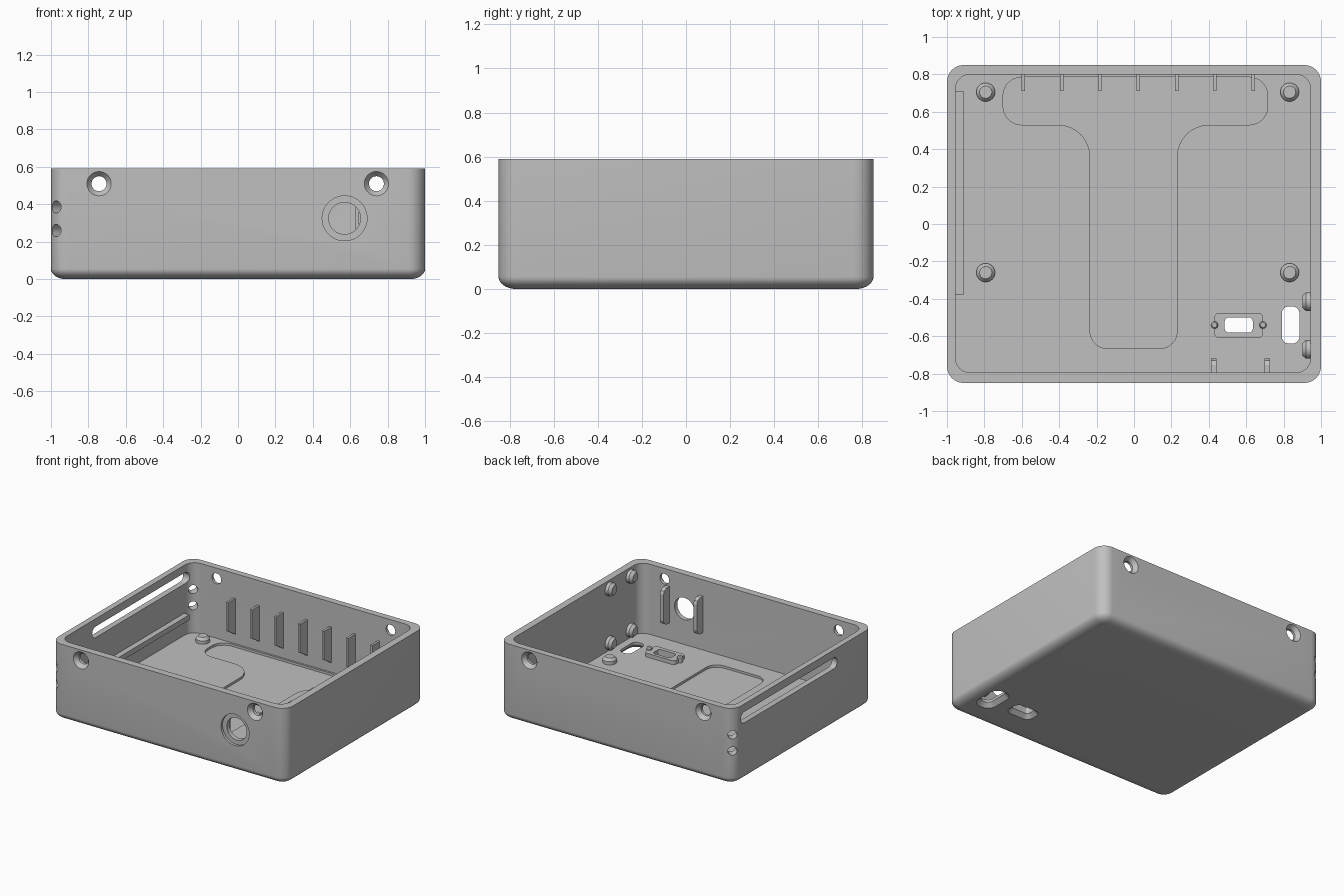
import bpy, bmesh, math
from mathutils import Matrix, Vector

if "Cube" in bpy.data.objects:
    bpy.data.objects.remove(bpy.data.objects["Cube"])

grey = bpy.data.materials.new("light_grey")
grey.diffuse_color = (0.53, 0.53, 0.53, 1)
grey.use_nodes = True
grey.node_tree.nodes["Principled BSDF"].inputs["Base Color"].default_value = grey.diffuse_color

# Orientation matrices: local z runs along x, or toward the front (-y)
ALONG_X = Matrix(((0, 0, 1, 0), (1, 0, 0, 0), (0, 1, 0, 0), (0, 0, 0, 1)))
TO_FRONT = Matrix.Rotation(math.pi / 2, 4, 'X')
TO_BACK = Matrix.Rotation(-math.pi / 2, 4, 'X')
UP = Matrix.Identity(4)


def at(x, y, z, rot=UP):
    return Matrix.Translation((x, y, z)) @ rot


def rounded(corners, n=8):
    """Right-angled outline whose corners (x, y, radius) are rounded."""
    pts = []
    for i, (x, y, r) in enumerate(corners):
        p = Vector((x, y))
        if r == 0:
            pts.append(p)
            continue
        u = (Vector(corners[i - 1][:2]) - p).normalized()
        v = (Vector(corners[(i + 1) % len(corners)][:2]) - p).normalized()
        c = p + (u + v) * r
        for k in range(n + 1):
            t = math.pi / 2 * k / n
            pts.append(c - r * (v * math.cos(t) + u * math.sin(t)))
    return pts


def rect(x0, x1, y0, y1, r, n=8):
    return rounded([(x0, y0, r), (x1, y0, r), (x1, y1, r), (x0, y1, r)], n)


def circle(r, n=32):
    return [Vector((r * math.cos(2 * math.pi * k / n), r * math.sin(2 * math.pi * k / n)))
            for k in range(n)]


def loft(name, sections, matrix=UP):
    """Closed solid through matching outlines, given as (points, local z)."""
    bm = bmesh.new()
    rings = [[bm.verts.new(matrix @ Vector((p[0], p[1], z))) for p in pts]
             for pts, z in sections]
    n = len(rings[0])
    bm.faces.new(rings[0][::-1])
    bm.faces.new(rings[-1])
    for a, b in zip(rings, rings[1:]):
        for i in range(n):
            j = (i + 1) % n
            bm.faces.new((a[i], a[j], b[j], b[i]))
    bmesh.ops.recalc_face_normals(bm, faces=bm.faces)
    mesh = bpy.data.meshes.new(name)
    bm.to_mesh(mesh)
    bm.free()
    mesh.materials.append(grey)
    ob = bpy.data.objects.new(name, mesh)
    bpy.context.collection.objects.link(ob)
    return ob


def smooth(ob):
    bpy.ops.object.select_all(action='DESELECT')
    ob.select_set(True)
    bpy.context.view_layer.objects.active = ob
    bpy.ops.object.shade_smooth_by_angle(angle=math.radians(30))


def cut(ob, cutter):
    mod = ob.modifiers.new("cut", 'BOOLEAN')
    mod.operation, mod.solver, mod.object = 'DIFFERENCE', 'EXACT', cutter
    bpy.ops.object.select_all(action='DESELECT')
    ob.select_set(True)
    bpy.context.view_layer.objects.active = ob
    bpy.ops.object.modifier_apply(modifier=mod.name)
    bpy.data.objects.remove(cutter, do_unlink=True)


FLOOR, TOP = 0.05, 0.59

# Outer case with rolled bottom edge
layers = []
for k in range(9):
    t = math.pi / 2 * k / 8
    d = 0.08 * (1 - math.sin(t))
    layers.append((rect(-1 + d, 1 - d, -0.85 + d, 0.85 - d, 0.09 - d), 0.055 * (1 - math.cos(t))))
layers.append((rect(-1, 1, -0.85, 0.85, 0.09), TOP))
case = loft("case_shell", layers)

# Main cavity
cavity = rect(-0.955, 0.945, -0.795, 0.8, 0.08)
cut(case, loft("cavity", [(cavity, FLOOR), (cavity, 0.8)]))

# T-shaped floor recess
tee = rounded([(-0.235, -0.665, 0.09), (0.23, -0.665, 0.09), (0.23, 0.53, 0.17),
               (0.715, 0.53, 0.1), (0.715, 0.785, 0.1), (-0.70, 0.785, 0.1),
               (-0.70, 0.53, 0.1), (-0.235, 0.53, 0.17)])
cut(case, loft("floor_recess", [(tee, 0.032), (tee, 0.1)]))

# Countersunk lid screw holes, front and back
for x in (-0.743, 0.74):
    for y, rot in ((-0.85, TO_FRONT), (0.85, TO_BACK)):
        cut(case, loft("screw_hole", [(circle(0.04), -0.1), (circle(0.04), -0.03),
                                      (circle(0.065), 0), (circle(0.065), 0.05)],
                       at(x, y, 0.51, rot)))

# Round front opening with stepped rim
cut(case, loft("round_opening", [(circle(0.085, 48), -0.1), (circle(0.085, 48), -0.02),
                                 (circle(0.12, 48), -0.02), (circle(0.12, 48), 0.05)],
               at(0.57, -0.85, 0.325, TO_FRONT)))

# Long slot in the left wall
slot = rect(-0.41, 0.76, 0.445, 0.53, 0.04)
cut(case, loft("side_slot", [(slot, -1.1), (slot, -0.9)], ALONG_X))

# Diagonal holes through both left corners
for s in (-1, 1):
    aim = Vector((-1, s, 0)).to_track_quat('Z', 'Y').to_matrix().to_4x4()
    for z in (0.26, 0.385):
        cut(case, loft("corner_hole", [(circle(0.033, 24), -0.06), (circle(0.033, 24), 0.2)],
                       at(-0.91, s * 0.76, z, aim)))


# Floor openings flared toward the underside
def floor_opening(x0, x1, y0, y1, r):
    g = 0.03
    wide = rect(x0 - g, x1 + g, y0 - g, y1 + g, r + g)
    thin = rect(x0, x1, y0, y1, r)
    return loft("floor_opening", [(wide, -0.05), (wide, 0), (thin, 0.03), (thin, 0.2)])


cut(case, floor_opening(0.79, 0.885, -0.64, -0.44, 0.04))
cut(case, floor_opening(0.485, 0.635, -0.58, -0.50, 0.02))
smooth(case)

# Connector plate with two pins
plate = rect(0.43, 0.69, -0.61, -0.475, 0.025)
frame = loft("connector_plate", [(plate, FLOOR - 0.005), (plate, 0.08)])
window = rect(0.485, 0.635, -0.58, -0.50, 0.02)
cut(frame, loft("plate_window", [(window, 0), (window, 0.2)]))
smooth(frame)
for x in (0.43, 0.69):
    smooth(loft("connector_pin", [(circle(0.02, 20), FLOOR - 0.005), (circle(0.02, 20), 0.09),
                                  (circle(0.013, 20), 0.1)], at(x, -0.54, 0)))

# Tapered standoffs on the floor and on the right wall
standoff = [(circle(0.05), -0.005), (circle(0.05), 0.025), (circle(0.033), 0.045)]
for x in (-0.793, 0.832):
    for y in (0.705, -0.26):
        smooth(loft("floor_standoff", standoff, at(x, y, FLOOR)))
inward = Matrix.Rotation(-math.pi / 2, 4, 'Y')
for y in (-0.415, -0.67):
    for z in (0.11, 0.525):
        smooth(loft("wall_standoff", standoff, at(0.945, y, z, inward)))

# Ribs on the back wall, tapered at the bottom
rib = [(0.805, 0.12), (0.805, 0.40), (0.71, 0.40), (0.71, 0.18)]
for i in range(7):
    x = -0.592 + 0.205 * i
    loft("back_rib", [(rib, x - 0.009), (rib, x + 0.009)], ALONG_X)

# Guides either side of the round opening
guide = [(-0.80, 0.185), (-0.755, 0.185), (-0.73, 0.2), (-0.72, 0.225),
         (-0.72, 0.425), (-0.73, 0.45), (-0.755, 0.465), (-0.80, 0.465)]
for x in (0.427, 0.712):
    loft("front_guide", [(guide, x - 0.015), (guide, x + 0.015)], ALONG_X)

# Ledge along the left wall
ledge = rect(-0.38, 0.71, 0.18, 0.22, 0)
loft("side_ledge", [(ledge, -0.96), (ledge, -0.912)], ALONG_X)
